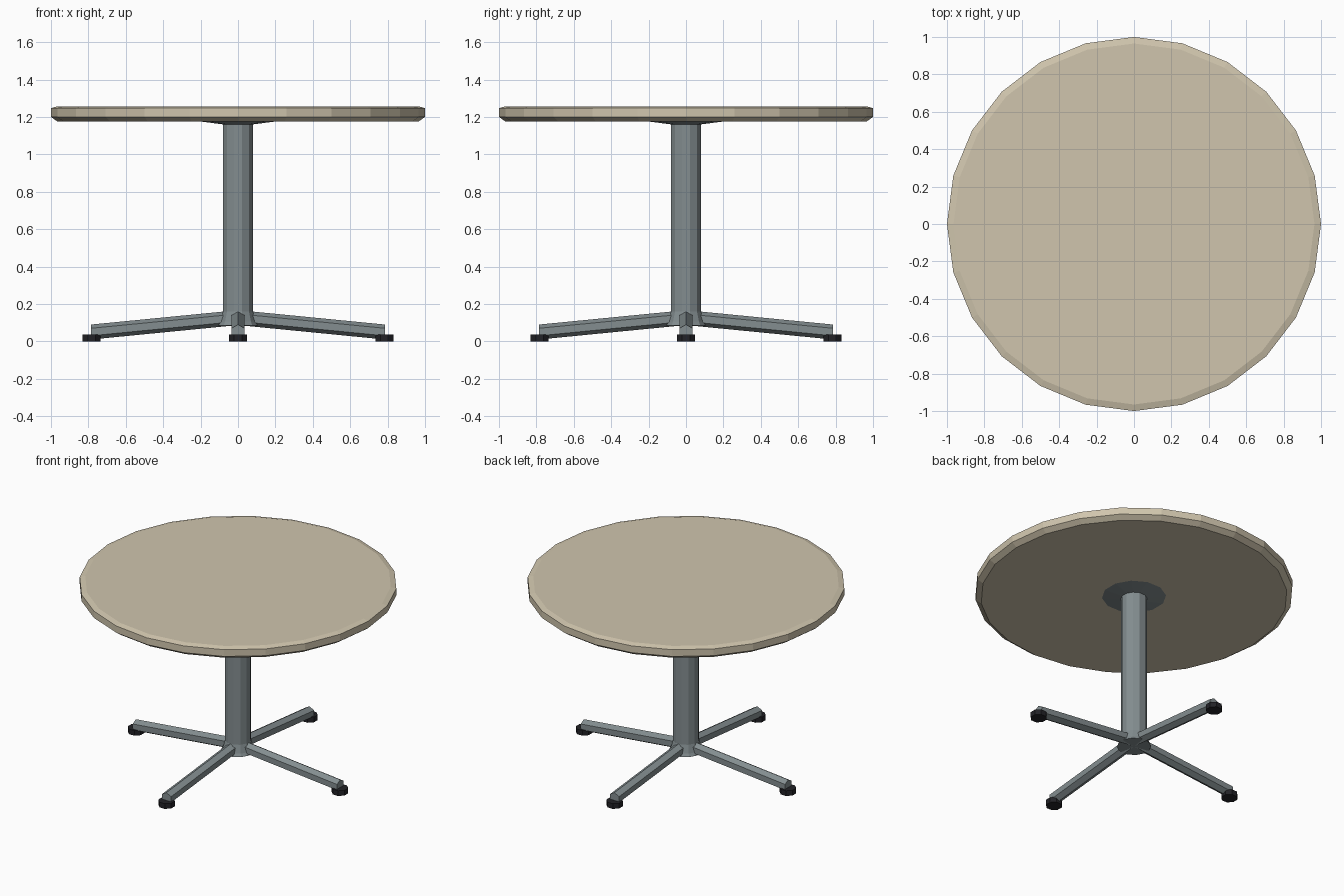
import bpy, bmesh, math
from mathutils import Matrix

if "Cube" in bpy.data.objects:
    bpy.data.objects.remove(bpy.data.objects["Cube"])


def material(name, rgb):
    m = bpy.data.materials.new(name)
    m.diffuse_color = (*rgb, 1)
    m.use_nodes = True
    m.node_tree.nodes["Principled BSDF"].inputs["Base Color"].default_value = m.diffuse_color
    return m


BEIGE = material("beige_laminate", (0.63, 0.56, 0.42))
METAL = material("grey_metal", (0.23, 0.27, 0.28))
BLACK = material("black_rubber", (0.016, 0.016, 0.02))


def finish(bm, name, mat):
    bmesh.ops.recalc_face_normals(bm, faces=bm.faces)
    me = bpy.data.meshes.new(name)
    bm.to_mesh(me)
    bm.free()
    me.materials.append(mat)
    ob = bpy.data.objects.new(name, me)
    bpy.context.collection.objects.link(ob)
    return ob


def skin(bm, rings):
    """Join rings of points into a closed, capped body."""
    vs = [[bm.verts.new(p) for p in r] for r in rings]
    n = len(vs[0])
    for a, b in zip(vs, vs[1:]):
        for i in range(n):
            j = (i + 1) % n
            bm.faces.new((a[i], a[j], b[j], b[i]))
    bm.faces.new(vs[0][::-1])
    bm.faces.new(vs[-1])


def lathe(name, profile, sides, mat, turn=0.0, centre=(0, 0)):
    """Turned part from (radius, height) pairs."""
    angles = [turn + i * math.tau / sides for i in range(sides)]
    bm = bmesh.new()
    skin(bm, [[(centre[0] + r * math.cos(a), centre[1] + r * math.sin(a), z)
               for a in angles] for r, z in profile])
    return finish(bm, name, mat)


# Round top with bevelled rims
lathe("table_top", [(0.965, 1.175), (1.0, 1.2), (1.0, 1.247), (0.965, 1.257)], 24, BEIGE)

# Column, mounting flange and base hub
T = math.radians(15)
lathe("column", [(0.083, 0.14), (0.083, 1.17)], 12, METAL, T)
lathe("mounting_flange", [(0.083, 1.16), (0.21, 1.176)], 12, METAL, T)
lathe("base_hub", [(0.108, 0.086), (0.098, 0.105), (0.083, 0.16)], 12, METAL, T)

# Four sloping hexagonal legs with rubber feet
for k, side in enumerate(("right", "back", "left", "front")):
    bm = bmesh.new()
    hexagon = [(0.04 * math.sin(i * math.tau / 6), 0.04 * math.cos(i * math.tau / 6))
               for i in range(6)]
    skin(bm, [[(x, y, zc + z) for y, z in hexagon]
              for x, zc in ((0.0, 0.127), (0.785, 0.05))])
    bm.transform(Matrix.Rotation(k * math.pi / 2, 4, 'Z'))
    finish(bm, side + "_leg", METAL)
    a = k * math.pi / 2
    lathe(side + "_foot", [(0.053, 0.0), (0.053, 0.036)], 8, BLACK, math.pi / 8,
          (0.783 * math.cos(a), 0.783 * math.sin(a)))
